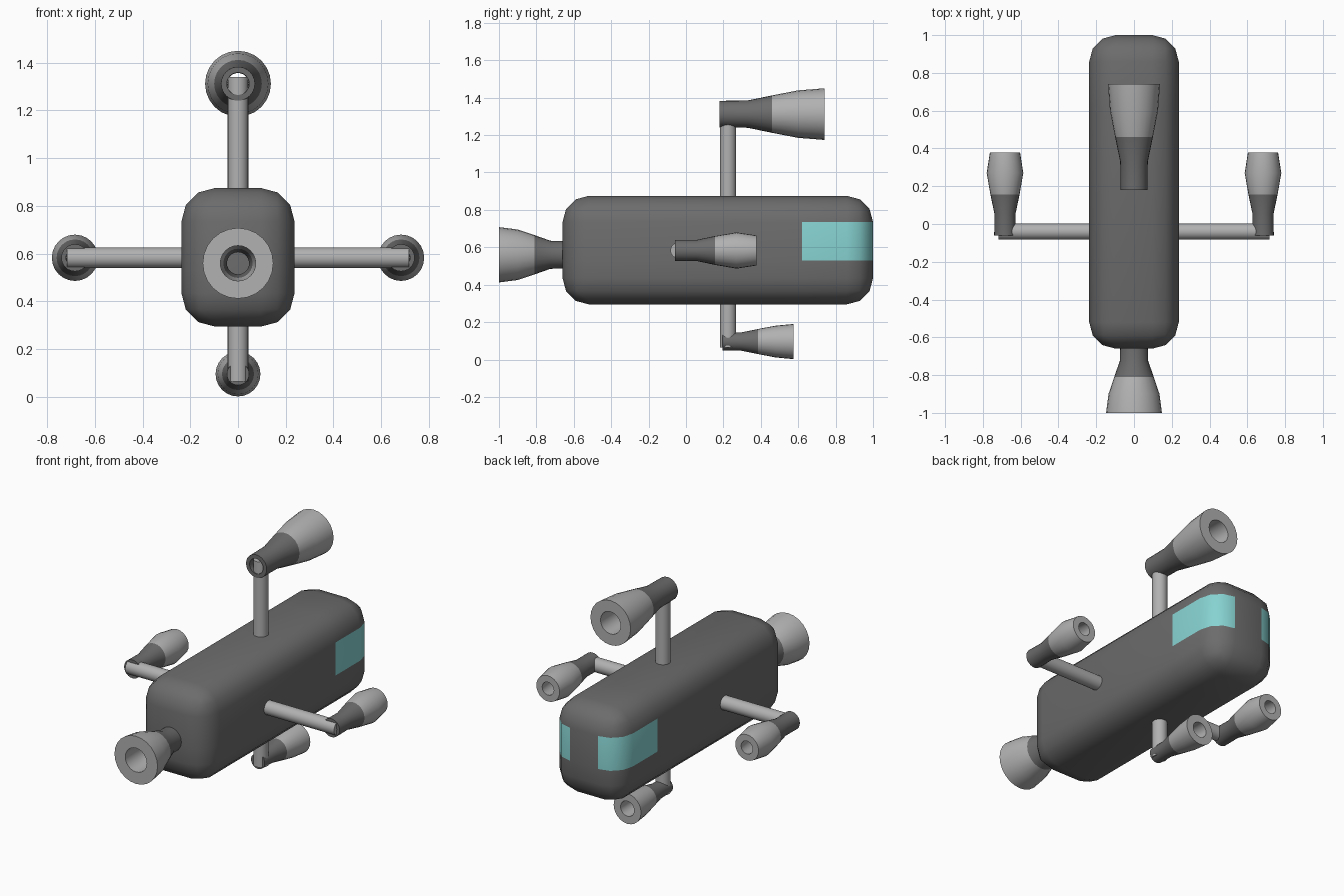
import bpy, bmesh, math
from mathutils import Vector

cube = bpy.data.objects.get("Cube")
if cube:
    bpy.data.objects.remove(cube, do_unlink=True)


def material(name, color):
    m = bpy.data.materials.new(name)
    m.use_nodes = True
    m.diffuse_color = (*color, 1)
    m.node_tree.nodes["Principled BSDF"].inputs["Base Color"].default_value = (*color, 1)
    return m


DARK = material("dark grey", (0.15, 0.15, 0.15))
LIGHT = material("light grey", (0.44, 0.44, 0.44))
TEAL = material("window teal", (0.24, 0.65, 0.64))
SIDES = 24


def finish(name, bm, materials):
    bmesh.ops.recalc_face_normals(bm, faces=bm.faces)
    mesh = bpy.data.meshes.new(name)
    bm.to_mesh(mesh)
    bm.free()
    for m in materials:
        mesh.materials.append(m)
    ob = bpy.data.objects.new(name, mesh)
    bpy.context.collection.objects.link(ob)
    bpy.ops.object.select_all(action="DESELECT")
    ob.select_set(True)
    bpy.context.view_layer.objects.active = ob
    bpy.ops.object.shade_smooth_by_angle(angle=math.radians(35))
    return ob


def nozzle(name, x, z, outer, split):
    """Open tapered tube along y; outer lists (y, radius) from narrow end to mouth."""
    (y0, r0), (y1, r1) = outer[0], outer[-1]
    inner = []
    for y, r in reversed(outer):
        t = (y - y0) / (y1 - y0)
        inner.append((y, r * (0.66 + (0.5 - 0.66) * t)))
    bm = bmesh.new()
    rings = []
    for y, r in outer + inner:
        ring = []
        for i in range(SIDES):
            a = math.tau * i / SIDES
            ring.append(bm.verts.new((x + r * math.cos(a), y, z + r * math.sin(a))))
        rings.append(ring)
    facing = 1 if y1 > y0 else -1
    for k, ring in enumerate(rings):
        following = rings[(k + 1) % len(rings)]
        for i in range(SIDES):
            j = (i + 1) % SIDES
            f = bm.faces.new((ring[i], ring[j], following[j], following[i]))
            f.material_index = int((f.calc_center_median().y - split) * facing > 0)
    return finish(name, bm, [DARK, LIGHT])


def rod(name, start, end, radius):
    start, end = Vector(start), Vector(end)
    axis = end - start
    bm = bmesh.new()
    bmesh.ops.create_cone(bm, cap_ends=True, segments=SIDES, radius1=radius,
                          radius2=radius, depth=axis.length)
    bm.transform(axis.to_track_quat("Z", "Y").to_matrix().to_4x4())
    bmesh.ops.translate(bm, verts=bm.verts, vec=(start + end) / 2)
    return finish(name, bm, [LIGHT])


# Rounded hull, cut along the window borders
bm = bmesh.new()
bmesh.ops.create_cube(bm, size=1)
bmesh.ops.scale(bm, verts=bm.verts, vec=(0.474, 1.66, 0.58))
bmesh.ops.translate(bm, verts=bm.verts, vec=(0, 0.17, 0.585))
bmesh.ops.bevel(bm, geom=bm.edges[:], offset=0.14, segments=3, profile=0.5, affect="EDGES")
WINDOW_Y, WINDOW_LOW, WINDOW_HIGH = 0.62, 0.53, 0.735
for co, no in (((0, WINDOW_Y, 0), (0, 1, 0)),
               ((0, 0, WINDOW_LOW), (0, 0, 1)),
               ((0, 0, WINDOW_HIGH), (0, 0, 1))):
    bmesh.ops.bisect_plane(bm, geom=bm.verts[:] + bm.edges[:] + bm.faces[:],
                           plane_co=co, plane_no=no, dist=0.0001)
for f in bm.faces:
    c = f.calc_center_median()
    in_band = WINDOW_LOW < c.z < WINDOW_HIGH and c.y > WINDOW_Y
    f.material_index = int(in_band and abs(c.x) > 0.09)
finish("hull", bm, [DARK, TEAL])

# Struts carrying the thrusters
rod("vertical_strut", (0, 0.225, 0.065), (0, 0.225, 1.34), 0.043)
rod("cross_strut", (-0.717, -0.04, 0.583), (0.717, -0.04, 0.583), 0.043)

# Main nozzle at the front end of the hull
nozzle("main_nozzle", 0, 0.56,
       [(-0.63, 0.073), (-0.725, 0.075), (-0.81, 0.105), (-0.9, 0.135), (-1, 0.148)], -0.81)

# Upper and lower thrusters
nozzle("upper_thruster", 0, 1.312,
       [(0.18, 0.071), (0.33, 0.073), (0.46, 0.1), (0.6, 0.127), (0.74, 0.138)], 0.46)
nozzle("lower_thruster", 0, 0.096,
       [(0.195, 0.047), (0.295, 0.049), (0.385, 0.067), (0.48, 0.085), (0.575, 0.094)], 0.385)

# Side thrusters
for side, name in ((1, "left_thruster"), (-1, "right_thruster")):
    nozzle(name, side * 0.683, 0.583,
           [(-0.06, 0.057), (0.055, 0.056), (0.155, 0.077), (0.27, 0.097), (0.378, 0.08)], 0.155)
